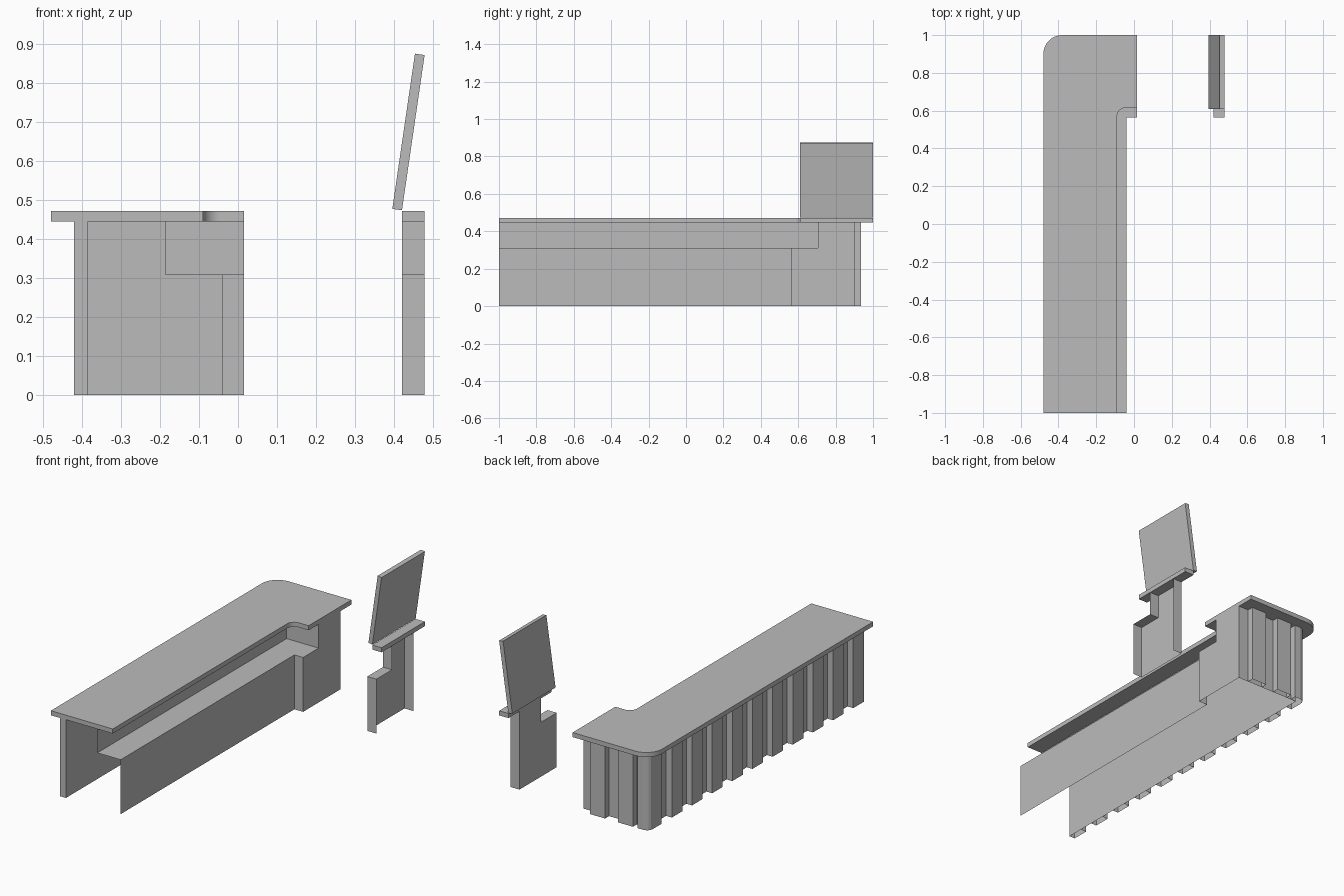
import bpy, bmesh, math
from mathutils import Matrix

old = bpy.data.objects.get("Cube")
if old:
    bpy.data.objects.remove(old, do_unlink=True)

grey = bpy.data.materials.new("plain_grey")
grey.use_nodes = True
grey.diffuse_color = (0.5, 0.5, 0.5, 1)
grey.node_tree.nodes["Principled BSDF"].inputs["Base Color"].default_value = (0.5, 0.5, 0.5, 1)

# Heights and plan positions shared by the parts
SHELF, UNDER, TOP = 0.31, 0.446, 0.472
FRONT, BACK, WALL = -1.0, 0.90, -0.385
STEP, RECESS = 0.565, 0.705
RIB = 0.036


def finish(name, bm):
    mesh = bpy.data.meshes.new(name)
    bm.to_mesh(mesh)
    bm.free()
    mesh.materials.append(grey)
    obj = bpy.data.objects.new(name, mesh)
    bpy.context.collection.objects.link(obj)
    return obj


def add_sheet(bm, path, z0, z1):
    """Upright thin panels following a plan path."""
    low = [bm.verts.new((x, y, z0)) for x, y in path]
    high = [bm.verts.new((x, y, z1)) for x, y in path]
    for i in range(len(path) - 1):
        bm.faces.new((low[i], low[i + 1], high[i + 1], high[i]))


def sheet(name, path, z0, z1):
    bm = bmesh.new()
    add_sheet(bm, path, z0, z1)
    return finish(name, bm)


def slab(name, outline, z, thickness=0):
    """Flat plan outline, optionally thickened upwards."""
    bm = bmesh.new()
    face = bm.faces.new([bm.verts.new((x, y, z)) for x, y in outline])
    if thickness:
        bottom = face.copy()
        grown = bmesh.ops.extrude_face_region(bm, geom=[face], use_keep_orig=True)
        verts = [g for g in grown["geom"] if isinstance(g, bmesh.types.BMVert)]
        bmesh.ops.translate(bm, verts=verts, vec=(0, 0, thickness))
        bm.faces.remove(bottom)
        bmesh.ops.delete(bm, geom=[v for v in bm.verts if not v.link_faces], context="VERTS")
        bmesh.ops.recalc_face_normals(bm, faces=bm.faces)
    return finish(name, bm)


def arc(cx, cy, r, start, end, n=12):
    angles = [math.radians(start + (end - start) * i / n) for i in range(n + 1)]
    return [(cx + r * math.cos(a), cy + r * math.sin(a)) for a in angles]


# Counter top with rounded outer and inner corners
outline = [(-0.48, FRONT), (-0.09, FRONT)]
outline += arc(-0.045, 0.57, 0.045, 180, 90)
outline += [(0.015, 0.615), (0.015, 1.0)]
outline += arc(-0.38, 0.9, 0.1, 90, 180)
top = slab("counter_top", outline, UNDER, TOP - UNDER)
bpy.ops.object.select_all(action="DESELECT")
top.select_set(True)
bpy.context.view_layer.objects.active = top
bpy.ops.object.shade_smooth_by_angle(angle=math.radians(30))

# Counter body, open underneath and at the front end
sheet("outer_wall", [(WALL, FRONT), (WALL, BACK), (0.015, BACK), (0.015, RECESS)], 0, UNDER)
sheet("inner_wall", [(-0.04, FRONT), (-0.04, STEP), (0.015, STEP), (0.015, RECESS)], 0, SHELF)
sheet("shelf_riser", [(-0.187, FRONT), (-0.187, RECESS), (0.015, RECESS)], SHELF, UNDER)
slab("shelf", [(-0.187, FRONT), (-0.04, FRONT), (-0.04, STEP), (0.015, STEP),
               (0.015, RECESS), (-0.187, RECESS)], SHELF)

# Raised ribs along the long side, the end and the corner
bm = bmesh.new()
pitch, width = 0.1815, 0.095
for i in range(10):
    y = FRONT + i * pitch
    add_sheet(bm, [(WALL, y), (WALL - RIB, y), (WALL - RIB, y + width), (WALL, y + width)], 0, UNDER)
for i in range(2):
    x = -0.05 - i * 0.176
    add_sheet(bm, [(x, BACK), (x, BACK + RIB), (x - width, BACK + RIB), (x - width, BACK)], 0, UNDER)
corner = [(-0.35, BACK), (-0.35, BACK + RIB)] + arc(WALL, BACK, RIB, 90, 180, 4)
add_sheet(bm, corner + [(WALL - RIB, 0.82), (WALL, 0.82)], 0, UNDER)
finish("wall_ribs", bm)

# Short stub of counter across the gap, open on its far side
NEAR, FAR = 0.42, 0.478
sheet("stub_lower_wall", [(FAR, STEP), (NEAR, STEP), (NEAR, RECESS)], 0, SHELF)
sheet("stub_upper_wall", [(NEAR, RECESS), (NEAR, BACK), (FAR, BACK)], 0, UNDER)
sheet("stub_riser", [(NEAR, RECESS), (FAR, RECESS)], SHELF, UNDER)
slab("stub_shelf", [(NEAR, STEP), (FAR, STEP), (FAR, RECESS), (NEAR, RECESS)], SHELF)
slab("stub_top", [(NEAR, 0.61), (FAR, 0.61), (FAR, 1.0), (NEAR, 1.0)], UNDER, TOP - UNDER)

# Raised hinged flap, leaning away from the counter
bm = bmesh.new()
place = (Matrix.Translation((0.437, 0.805, 0.675)) @ Matrix.Rotation(math.radians(8.3), 4, "Y")
         @ Matrix.Diagonal((0.025, 0.39, 0.402, 1)))
bmesh.ops.create_cube(bm, size=1, matrix=place)
finish("hinged_flap", bm)
